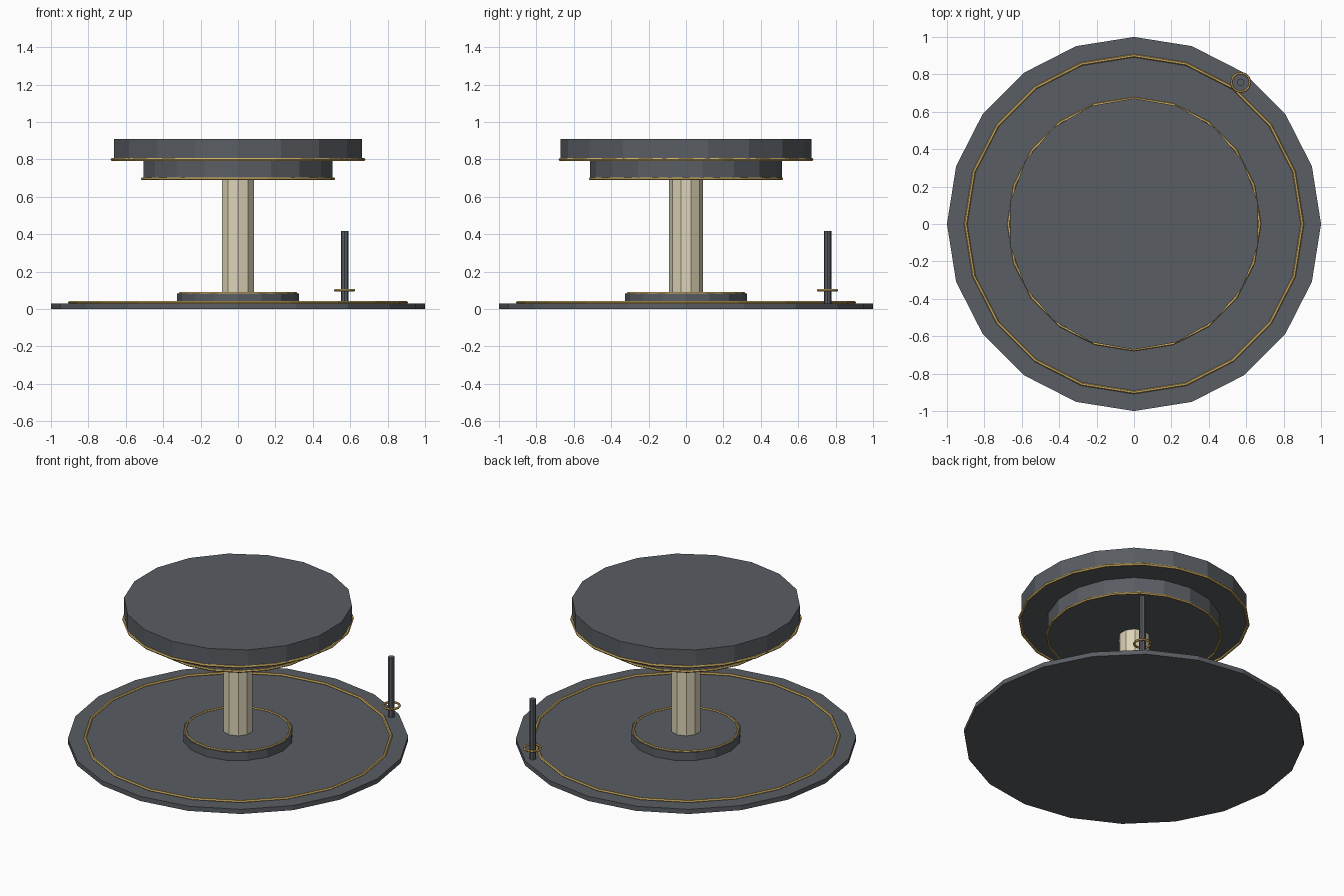
import bpy, bmesh
from math import pi, sin, cos

if "Cube" in bpy.data.objects:
    bpy.data.objects.remove(bpy.data.objects["Cube"])


def material(name, rgb):
    m = bpy.data.materials.new(name)
    m.diffuse_color = (*rgb, 1)
    m.use_nodes = True
    m.node_tree.nodes["Principled BSDF"].inputs["Base Color"].default_value = m.diffuse_color
    return m


SLATE = material("dark slate", (0.10, 0.11, 0.125))
GOLD = material("gold trim", (0.62, 0.42, 0.12))
CREAM = material("cream stone", (0.72, 0.65, 0.47))


def finish(name, bm, mat):
    bmesh.ops.recalc_face_normals(bm, faces=bm.faces)
    me = bpy.data.meshes.new(name)
    bm.to_mesh(me)
    bm.free()
    me.materials.append(mat)
    ob = bpy.data.objects.new(name, me)
    bpy.context.collection.objects.link(ob)
    return ob


def prism(name, sides, radius, z0, z1, mat, x=0, y=0):
    """Flat-sided disc or post with one corner facing +y."""
    bm = bmesh.new()
    rim = [(x + radius * sin(2 * pi * i / sides), y + radius * cos(2 * pi * i / sides))
           for i in range(sides)]
    low = [bm.verts.new((*p, z0)) for p in rim]
    high = [bm.verts.new((*p, z1)) for p in rim]
    bm.faces.new(low)
    bm.faces.new(high)
    for i in range(sides):
        j = (i + 1) % sides
        bm.faces.new((low[i], low[j], high[j], high[i]))
    return finish(name, bm, mat)


def ring(name, sides, radius, tube, z, x=0, y=0, tube_sides=6):
    """Thin trim ring with one corner facing +x."""
    bm = bmesh.new()
    grid = []
    for i in range(sides):
        a = 2 * pi * i / sides
        loop = []
        for k in range(tube_sides):
            b = 2 * pi * k / tube_sides
            r = radius + tube * cos(b)
            loop.append(bm.verts.new((x + r * cos(a), y + r * sin(a), z + tube * sin(b))))
        grid.append(loop)
    for i in range(sides):
        for k in range(tube_sides):
            i2, k2 = (i + 1) % sides, (k + 1) % tube_sides
            bm.faces.new((grid[i][k], grid[i2][k], grid[i2][k2], grid[i][k2]))
    return finish(name, bm, GOLD)


# Floor plate with its inlaid ring
prism("base_plate", 20, 1.0, 0.0, 0.03, SLATE)
ring("base_ring", 20, 0.90, 0.009, 0.034)

# Pedestal foot and column
prism("column_foot", 16, 0.325, 0.03, 0.082, SLATE)
ring("foot_ring", 20, 0.31, 0.007, 0.084)
prism("column", 10, 0.09, 0.03, 0.70, CREAM)

# Stepped canopy
prism("lower_canopy", 18, 0.512, 0.695, 0.80, SLATE)
ring("lower_canopy_ring", 20, 0.512, 0.008, 0.696)
prism("upper_canopy", 18, 0.672, 0.80, 0.91, SLATE)
ring("upper_canopy_ring", 20, 0.672, 0.009, 0.80)

# Small post with a collar
PX, PY = 0.57, 0.757
prism("post", 8, 0.02, 0.03, 0.417, SLATE, PX, PY)
ring("post_collar", 12, 0.05, 0.007, 0.10, PX, PY)
